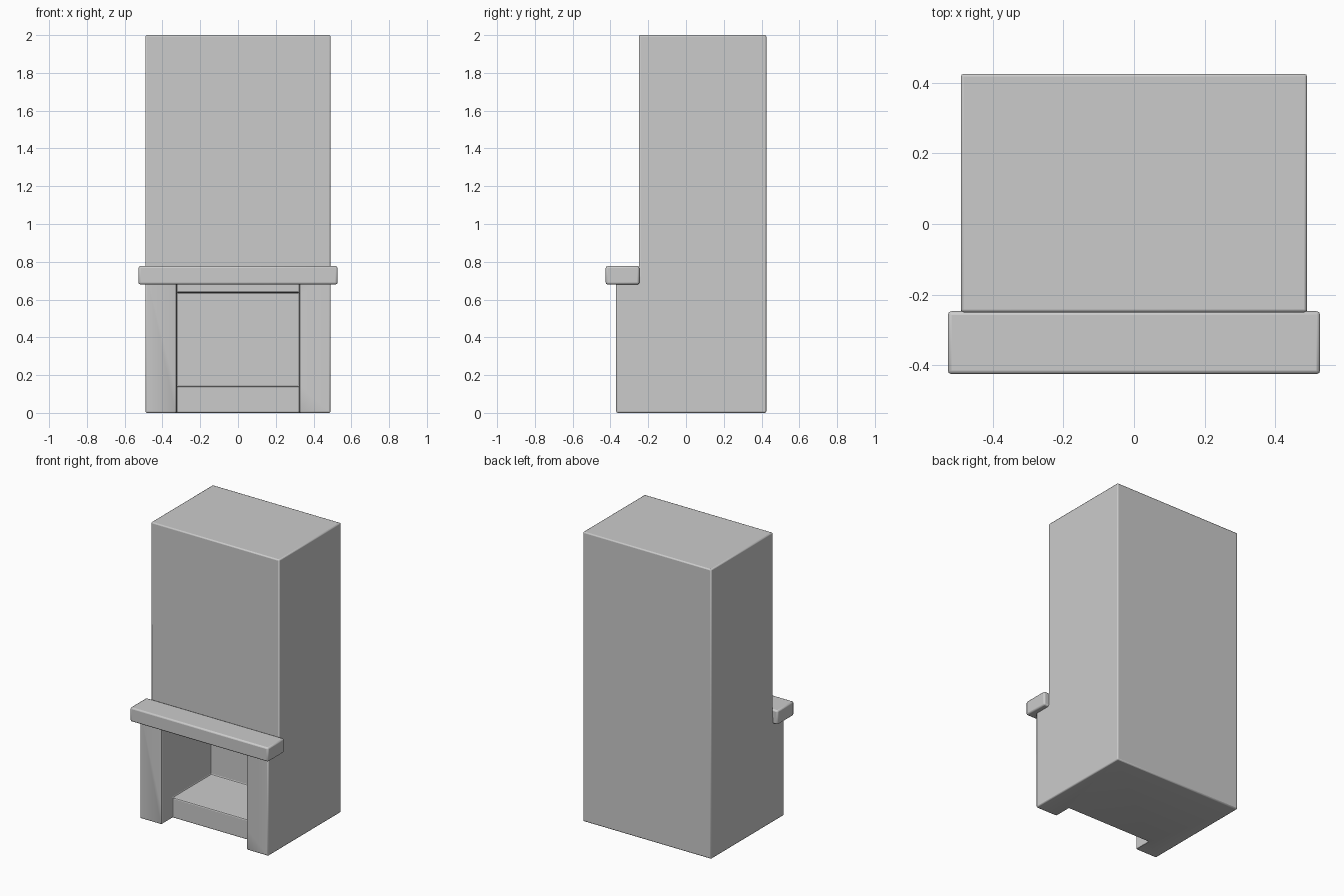
import bpy, bmesh

if "Cube" in bpy.data.objects:
    bpy.data.objects.remove(bpy.data.objects["Cube"])


def box(name, x, y, z):
    """Axis-aligned box from (min, max) ranges."""
    bm = bmesh.new()
    bmesh.ops.create_cube(bm, size=1)
    for v in bm.verts:
        v.co = [r[0] if c < 0 else r[1] for c, r in zip(v.co, (x, y, z))]
    return to_object(name, bm)


def to_object(name, bm):
    bmesh.ops.recalc_face_normals(bm, faces=bm.faces[:])
    me = bpy.data.meshes.new(name)
    bm.to_mesh(me)
    bm.free()
    ob = bpy.data.objects.new(name, me)
    bpy.context.collection.objects.link(ob)
    return ob


def cut(ob, cutter):
    mod = ob.modifiers.new("cut", 'BOOLEAN')
    mod.operation = 'DIFFERENCE'
    mod.solver = 'EXACT'
    mod.object = cutter
    cutter.hide_render = True
    cutter.hide_set(True)


def soften(ob, width):
    bevel = ob.modifiers.new("soft_edges", 'BEVEL')
    bevel.width = width
    bevel.segments = 2
    bevel.limit_method = 'ANGLE'
    bpy.ops.object.select_all(action='DESELECT')
    bpy.context.view_layer.objects.active = ob
    ob.select_set(True)
    bpy.ops.object.shade_smooth_by_angle()
    # keep shading after the bevel
    ob.modifiers.active = ob.modifiers[-1]


# Chimney breast: stepped side profile (y, z) extruded across x
profile = [(-0.37, 0), (0.425, 0), (0.425, 2), (-0.25, 2), (-0.25, 0.73), (-0.37, 0.73)]
bm = bmesh.new()
face = bm.faces.new([bm.verts.new((-0.49, y, z)) for y, z in profile])
ext = bmesh.ops.extrude_face_region(bm, geom=[face])
moved = [g for g in ext["geom"] if isinstance(g, bmesh.types.BMVert)]
bmesh.ops.translate(bm, verts=moved, vec=(0.98, 0, 0))
chimney = to_object("chimney_breast", bm)

# Recess between the two pillars, and the deeper firebox behind it
cut(chimney, box("recess_cutter", (-0.325, 0.325), (-0.6, -0.247), (-0.2, 0.70)))
cut(chimney, box("firebox_cutter", (-0.325, 0.325), (-0.5, 0.17), (0.14, 0.637)))
soften(chimney, 0.008)

# Mantel shelf
mantel = box("mantel_shelf", (-0.527, 0.527), (-0.425, -0.247), (0.68, 0.777))
soften(mantel, 0.01)
